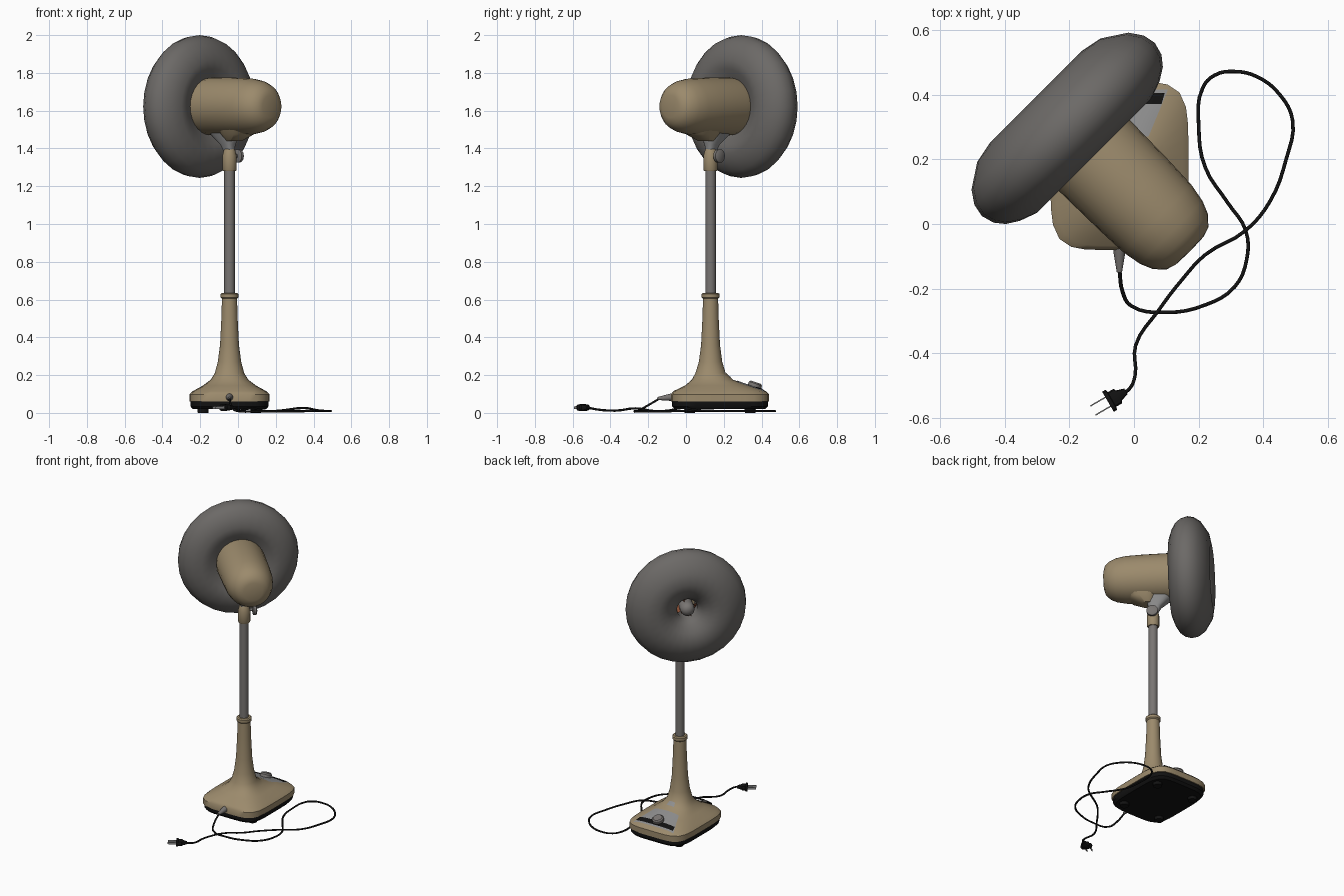
import bpy, bmesh, math
from mathutils import Vector, Matrix
from mathutils.bvhtree import BVHTree

if "Cube" in bpy.data.objects:
    bpy.data.objects.remove(bpy.data.objects["Cube"])


def mat(name, r, g, b):
    m = bpy.data.materials.new(name)
    m.diffuse_color = (r, g, b, 1)
    m.use_nodes = True
    m.node_tree.nodes["Principled BSDF"].inputs["Base Color"].default_value = m.diffuse_color
    return m


TAN = mat("tan_plastic", .33, .255, .15)
CAGE = mat("cage_grey", .15, .142, .135)
STEEL = mat("steel_grey", .19, .178, .17)
PANEL = mat("panel_grey", .27, .27, .27)
BLACK = mat("black_rubber", .006, .006, .006)
BROWN = mat("blade_brown", .26, .08, .035)

CX, PY = -.045, .13                      # stand axis
R2 = math.sqrt(.5)
TURN = Matrix.Rotation(math.pi / 4, 4, 'Z')   # local x = across the head, y = blowing direction
# head frame: local z = blowing direction, origin on the motor axis
HEAD = Matrix(((R2, 0, -R2, .063 * R2), (R2, 0, R2, .063 * R2), (0, -1, 0, 1.622), (0, 0, 0, 1)))


def finish(name, bm, material, angle=40):
    bmesh.ops.recalc_face_normals(bm, faces=bm.faces)
    me = bpy.data.meshes.new(name)
    bm.to_mesh(me)
    bm.free()
    me.materials.append(material)
    ob = bpy.data.objects.new(name, me)
    bpy.context.collection.objects.link(ob)
    bpy.ops.object.select_all(action='DESELECT')
    ob.select_set(True)
    bpy.context.view_layer.objects.active = ob
    bpy.ops.object.shade_smooth_by_angle(angle=math.radians(angle))
    return ob


def loft(name, rows, material, segs=24, m=Matrix(), closed=False, angle=40):
    """Skin superellipse sections (z, cx, cy, hx, hy, exponent)."""
    bm = bmesh.new()
    rings = []
    for z, cx, cy, hx, hy, n in rows:
        ring = []
        for i in range(segs):
            a = 2 * math.pi * i / segs
            c, s = math.cos(a), math.sin(a)
            k = (abs(c) ** n + abs(s) ** n) ** (-1 / n)
            ring.append(bm.verts.new(m @ Vector((cx + hx * c * k, cy + hy * s * k, z))))
        rings.append(ring)
    pairs = list(zip(rings, rings[1:])) + ([(rings[-1], rings[0])] if closed else [])
    for a, b in pairs:
        for i in range(segs):
            j = (i + 1) % segs
            bm.faces.new((a[i], a[j], b[j], b[i]))
    if not closed:
        bm.faces.new(rings[0])
        bm.faces.new(rings[-1])
    return finish(name, bm, material, angle)


def lathe(name, prof, material, m, segs=24, **kw):
    return loft(name, [(z, 0, 0, r, r, 2) for z, r in prof], material, segs, m, **kw)


def at(x, y, z=0):
    return Matrix.Translation((x, y, z))


def along(p, d):
    return at(*p) @ Vector(d).to_track_quat('Z', 'Y').to_matrix().to_4x4()


# base shell flowing into the neck, with black tray and feet
base = loft("base_and_neck", [
    (.06, CX, .18, .213, .26, 5), (.098, CX, .18, .213, .26, 5), (.115, CX, .178, .195, .245, 4.5),
    (.145, CX, .165, .14, .17, 3.5), (.175, CX, .14, .1, .11, 2.5), (.21, CX, PY, .078, .08, 2),
    (.27, CX, PY, .062, .062, 2), (.36, CX, PY, .05, .05, 2), (.5, CX, PY, .043, .043, 2),
    (.605, CX, PY, .04, .04, 2), (.612, CX, PY, .047, .047, 2), (.63, CX, PY, .047, .047, 2),
    (.636, CX, PY, .04, .04, 2)], TAN, 40)
loft("base_tray", [(.02, CX, .18, .195, .24, 5), (.035, CX, .18, .207, .254, 5),
                   (.06, CX, .18, .207, .254, 5)], BLACK, 40)
for sx in (-1, 1):
    for y in (.02, .34):
        lathe("foot", [(0, .028), (.03, .03)], BLACK, at(CX + sx * .14, y), 12)

# control panel, black scale and badge draped over the shell
tree = BVHTree.FromPolygons([v.co for v in base.data.vertices],
                            [p.vertices[:] for p in base.data.polygons])


def drape(name, y0, w0, y1, w1, lift, material, nu=14, nv=8):
    bm = bmesh.new()
    grid = []
    for j in range(nv + 1):
        t = j / nv
        row = []
        for i in range(nu + 1):
            x = CX + (2 * i / nu - 1) * (w0 + (w1 - w0) * t)
            y = y0 + (y1 - y0) * t
            hit = tree.ray_cast(Vector((x, y, 1)), Vector((0, 0, -1)))[0]
            row.append(bm.verts.new((x, y, (hit.z if hit else .1) + lift)))
        grid.append(row)
    for j in range(nv):
        for i in range(nu):
            bm.faces.new((grid[j][i], grid[j][i + 1], grid[j + 1][i + 1], grid[j + 1][i]))
    ob = finish(name, bm, material)
    ob.data.flip_normals() if ob.data.polygons[0].normal.z < 0 else None


drape("control_panel", .27, .09, .415, .15, .003, PANEL)
drape("control_scale", .37, .13, .405, .14, .006, BLACK)
drape("neck_badge", .212, .022, .235, .028, .003, PANEL, 4, 3)
lathe("speed_knob", [(-.01, .038), (.018, .036), (.026, .028)], STEEL,
      along((CX, .362, .138), (0, .33, 1)), 20)

# pole and tilt socket
lathe("pole", [(.6, .028), (1.32, .028)], STEEL, at(CX, PY))
lathe("tilt_socket", [(1.28, .034), (1.287, .038), (1.36, .038), (1.39, .03), (1.41, .02)],
      TAN, at(CX, PY), 20)
D0 = (PY - CX) * R2                      # stand axis along the blowing direction
S0 = (PY + CX) * R2
loft("tilt_bracket", [(1.37, S0, D0, .018, .024, 3), (1.42, S0, D0 + .012, .032, .04, 3),
                      (1.48, S0, D0 + .035, .06, .085, 3), (1.54, S0, D0 + .05, .08, .11, 3)],
     PANEL, 24, TURN)
loft("motor_chin", [(1.44, S0, D0 - .035, .04, .035, 3), (1.475, S0, D0 - .06, .075, .08, 3),
                    (1.54, S0, D0 - .06, .1, .13, 3)], TAN, 24, TURN)
side = Vector((R2, R2, 0))
stand = Vector((CX, PY, 1.36))
lathe("tilt_screw", [(0, .01), (.07, .01)], STEEL, along(stand, side), 10)
lathe("tilt_knob", [(.052, .022), (.056, .036), (.072, .036), (.078, .026)], STEEL,
      along(stand, side), 14)

# motor housing
lathe("motor_housing", [(-.182, .01), (-.18, .06), (-.17, .092), (-.14, .12), (-.1, .137),
                        (-.04, .148), (.06, .152), (.24, .155), (.285, .15), (.29, .1)],
      TAN, HEAD, 28)

# cage: closed ring profile with a dimple front and back
lathe("fan_cage", [(.405, .065), (.44, .095), (.475, .14), (.492, .2), (.478, .27), (.43, .343),
                   (.39, .37), (.35, .378), (.31, .367), (.28, .343), (.256, .305), (.236, .25),
                   (.243, .2), (.268, .155), (.285, .1), (.295, .065)],
      CAGE, HEAD, 28, closed=True, angle=60)

# hub cap and blades seen through the cage opening
lathe("hub_cap", [(.3, .045), (.4, .045), (.42, .042), (.437, .03), (.445, .012)], STEEL, HEAD, 20)
bm = bmesh.new()
for q in range(4):
    rows = []
    for r, w in ((.03, .35), (.1, .5), (.2, .6), (.3, .5)):
        rows.append([bm.verts.new(HEAD @ Vector((r * math.cos(a), r * math.sin(a), .365 + t * .03)))
                     for t in (-1, 0, 1) for a in [q * math.pi / 2 + t * w]])
    for a, b in zip(rows, rows[1:]):
        for i in range(2):
            bm.faces.new((a[i], a[i + 1], b[i + 1], b[i]))
finish("fan_blades", bm, BROWN)

# power cord lying on the floor in a loop
lathe("cord_sleeve", [(0, .021), (.03, .018), (.09, .008)], STEEL,
      along((CX, -.06, .085), (0, -1, -.1)), 12)
path = [(-.045, -.14, .076), (-.035, -.21, .035), (-.01, -.252, .012), (.1, -.273, .009), (.22, -.25, .009),
        (.31, -.195, .009), (.348, -.11, .009), (.345, -.02, .01), (.29, .065, .01), (.22, .175, .01),
        (.2, .3, .01), (.212, .42, .01), (.25, .46, .01), (.31, .471, .01), (.38, .455, .01),
        (.45, .4, .01), (.49, .32, .01), (.47, .2, .01), (.42, .07, .014), (.345, -.02, .026),
        (.22, -.095, .012), (.15, -.17, .01), (.075, -.268, .024), (.005, -.375, .012),
        (.003, -.47, .018), (-.015, -.51, .026), (-.04, -.525, .028)]
cu = bpy.data.curves.new("power_cord", 'CURVE')
cu.dimensions = '3D'
cu.bevel_depth = .006
cu.bevel_resolution = 1
cu.resolution_u = 4
cu.use_fill_caps = True
sp = cu.splines.new('BEZIER')
sp.bezier_points.add(len(path) - 1)
for b, p in zip(sp.bezier_points, path):
    b.co = p
    b.handle_left_type = b.handle_right_type = 'AUTO'
cu.materials.append(BLACK)
cord = bpy.data.objects.new("power_cord", cu)
bpy.context.collection.objects.link(cord)
bpy.ops.object.select_all(action='DESELECT')
cord.select_set(True)
bpy.context.view_layer.objects.active = cord
bpy.ops.object.convert(target='MESH')

# plug with two prongs: local z = plug direction, local x = floor-parallel
ang = math.atan2(-.5, -.86)
f = Vector((math.cos(ang), math.sin(ang), 0))
s = Vector((-f.y, f.x, 0))
PLUG = Matrix(((s.x, 0, f.x, -.025), (s.y, 0, f.y, -.517), (0, 1, 0, .028), (0, 0, 0, 1)))
loft("plug_body", [(0, 0, 0, .01, .009, 3), (.025, 0, 0, .018, .014, 4), (.03, 0, 0, .026, .016, 4),
                   (.05, 0, 0, .026, .016, 4), (.052, 0, 0, .036, .018, 4), (.064, 0, 0, .036, .018, 4)],
     BLACK, 16, PLUG)
for x in (-.016, .016):
    loft("plug_prong", [(.06, x, 0, .002, .008, 8), (.118, x, 0, .002, .007, 8)], PANEL, 8, PLUG)
